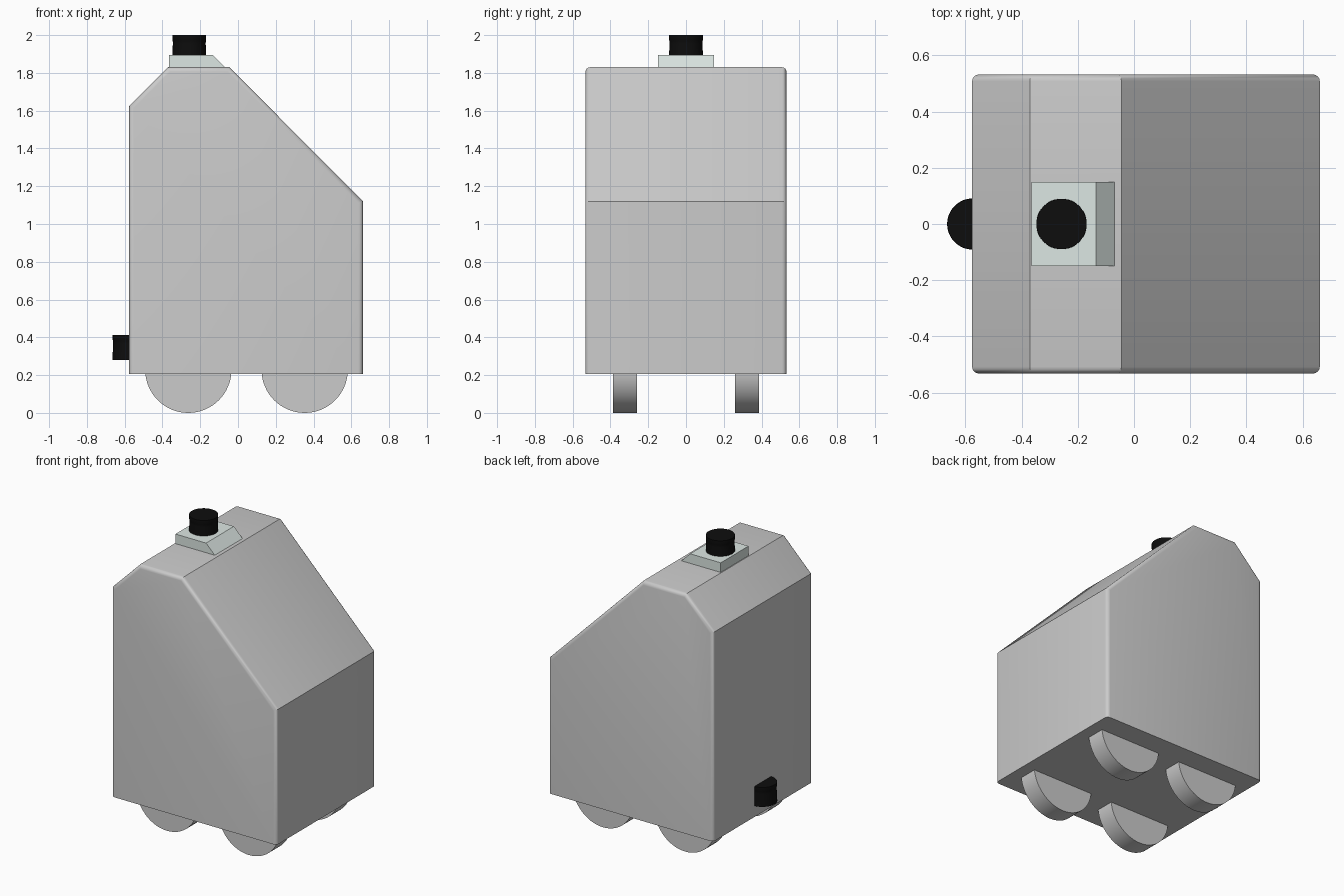
import bpy, bmesh, math

if "Cube" in bpy.data.objects:
    bpy.data.objects.remove(bpy.data.objects["Cube"])

def material(name, col):
    m = bpy.data.materials.new(name)
    m.diffuse_color = (*col, 1)
    m.use_nodes = True
    m.node_tree.nodes["Principled BSDF"].inputs["Base Color"].default_value = m.diffuse_color
    return m

black = material("black", (0.004, 0.004, 0.004))
pale = material("pale_grey", (0.72, 0.80, 0.77))

def finish(name, bm, mat=None, smooth=True):
    bmesh.ops.recalc_face_normals(bm, faces=bm.faces[:])
    me = bpy.data.meshes.new(name)
    bm.to_mesh(me)
    bm.free()
    ob = bpy.data.objects.new(name, me)
    bpy.context.collection.objects.link(ob)
    if mat:
        me.materials.append(mat)
    if smooth:
        bpy.ops.object.select_all(action='DESELECT')
        ob.select_set(True)
        bpy.context.view_layer.objects.active = ob
        bpy.ops.object.shade_smooth_by_angle(angle=math.radians(30))
    return ob

def extrude_profile(pts, half):
    """Prism from an (x, z) outline, symmetric in y."""
    bm = bmesh.new()
    a = [bm.verts.new((x, -half, z)) for x, z in pts]
    b = [bm.verts.new((x, half, z)) for x, z in pts]
    bm.faces.new(a)
    bm.faces.new(b[::-1])
    n = len(pts)
    for i in range(n):
        j = (i + 1) % n
        bm.faces.new((a[i], b[i], b[j], a[j]))
    bmesh.ops.recalc_face_normals(bm, faces=bm.faces[:])
    return bm

# Body: sloped brick, side outlines rounded except along the base
BASE = 0.205
bm = extrude_profile([(-0.576, BASE), (0.661, BASE), (0.661, 1.12),
                      (-0.045, 1.83), (-0.37, 1.83), (-0.576, 1.624)], 0.532)
rim = [e for e in bm.edges
       if abs(e.verts[0].co.y - e.verts[1].co.y) < 1e-4
       and max(v.co.z for v in e.verts) > BASE + 0.01]
bmesh.ops.bevel(bm, geom=rim, offset=0.024, segments=4, profile=0.5, affect='EDGES')
finish("body", bm)

# Wheels: discs partly sunk into the base
def wheel(name, x, y, r=0.2285, width=0.125, n=64):
    pts = [(x + r * math.sin(2 * math.pi * i / n), r - r * math.cos(2 * math.pi * i / n))
           for i in range(n)]
    bm = extrude_profile(pts, width / 2)
    bmesh.ops.translate(bm, verts=bm.verts[:], vec=(0, y, 0))
    finish(name, bm)

for end, x in (("rear", -0.263), ("front", 0.353)):
    for side, y in (("right", -0.323), ("left", 0.323)):
        wheel(f"{end}_{side}_wheel", x, y)

# Plate under the top knob, with one sloped end
bm = extrude_profile([(-0.365, 1.82), (-0.06, 1.82), (-0.07, 1.83),
                      (-0.135, 1.895), (-0.365, 1.895)], 0.149)
finish("top_plate", bm, pale, smooth=False)

# Knobs: slightly waisted turned buttons
def knob(name, x, z, n=48):
    bm = bmesh.new()
    rings = []
    for r, h in ((0.091, 0), (0.087, 0.085), (0.0875, 0.1), (0.0895, 0.105), (0.0895, 0.131)):
        rings.append([bm.verts.new((x + r * math.cos(2 * math.pi * i / n),
                                    r * math.sin(2 * math.pi * i / n), z + h))
                      for i in range(n)])
    for lo, hi in zip(rings, rings[1:]):
        for i in range(n):
            j = (i + 1) % n
            bm.faces.new((lo[i], lo[j], hi[j], hi[i]))
    bm.faces.new(rings[0])
    bm.faces.new(rings[-1])
    finish(name, bm, black)

knob("top_knob", -0.258, 1.869)
knob("rear_knob", -0.574, 0.281)
